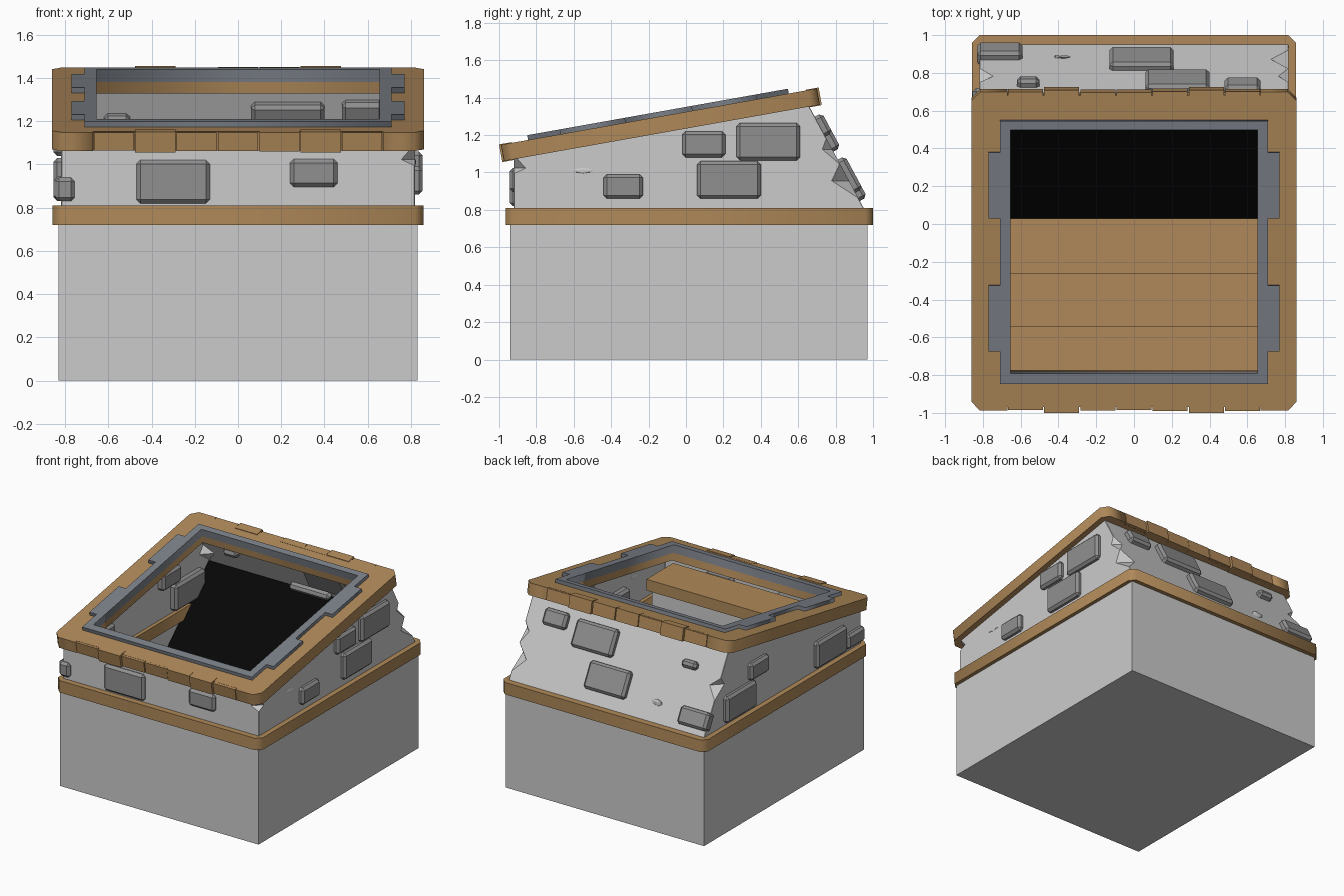
import bpy, bmesh, math, random
from mathutils import Matrix, Vector

if "Cube" in bpy.data.objects:
    bpy.data.objects.remove(bpy.data.objects["Cube"])

random.seed(4)

def material(name, rgb):
    m = bpy.data.materials.new(name)
    m.diffuse_color = (*rgb, 1)
    m.use_nodes = True
    m.node_tree.nodes["Principled BSDF"].inputs["Base Color"].default_value = m.diffuse_color
    return m

WOOD = material("wood", (0.43, 0.25, 0.10))
BRICK = material("dark_stone", (0.28, 0.28, 0.28))
METAL = material("metal", (0.20, 0.22, 0.25))
DARK = material("darkness", (0.002, 0.002, 0.002))

def finish(name, bm, mat=None, matrix=Matrix()):
    me = bpy.data.meshes.new(name)
    bm.to_mesh(me)
    bm.free()
    ob = bpy.data.objects.new(name, me)
    bpy.context.collection.objects.link(ob)
    ob.matrix_world = matrix
    if mat:
        me.materials.append(mat)
    return ob

def box(name, x, y, z, mat=None, matrix=Matrix(), bevel=0):
    """Box from (min, max) pairs."""
    bm = bmesh.new()
    size = [b - a for a, b in (x, y, z)]
    mid = [(a + b) / 2 for a, b in (x, y, z)]
    bmesh.ops.create_cube(bm, size=1, matrix=Matrix.Translation(mid) @ Matrix.Diagonal((*size, 1)))
    if bevel:
        bmesh.ops.bevel(bm, geom=bm.edges[:], offset=bevel, segments=1, affect='EDGES')
    return finish(name, bm, mat, matrix)

def plate(name, loops, z0, z1, mat, matrix=Matrix()):
    """Flat plate with holes: filled 2D outlines given thickness."""
    cu = bpy.data.curves.new(name, 'CURVE')
    cu.dimensions, cu.fill_mode, cu.extrude = '2D', 'BOTH', (z1 - z0) / 2
    for pts in loops:
        sp = cu.splines.new('POLY')
        sp.points.add(len(pts) - 1)
        for p, (x, y) in zip(sp.points, pts):
            p.co = (x, y, 0, 1)
        sp.use_cyclic_u = True
    tmp = bpy.data.objects.new(name + "_curve", cu)
    bpy.context.collection.objects.link(tmp)
    bpy.context.view_layer.update()
    bm = bmesh.new()
    bm.from_mesh(tmp.to_mesh())
    tmp.to_mesh_clear()
    bpy.data.objects.remove(tmp)
    bmesh.ops.remove_doubles(bm, verts=bm.verts, dist=1e-4)
    bmesh.ops.translate(bm, verts=bm.verts, vec=(0, 0, (z0 + z1) / 2))
    bmesh.ops.recalc_face_normals(bm, faces=bm.faces)
    return finish(name, bm, mat, matrix)

def rect(x, y0, y1, c=0):
    if not c:
        return [(-x, y0), (x, y0), (x, y1), (-x, y1)]
    return [(-x + c, y0), (x - c, y0), (x, y0 + c), (x, y1 - c),
            (x - c, y1), (-x + c, y1), (-x, y1 - c), (-x, y0 + c)]

# Base: open-topped box
bm = bmesh.new()
bmesh.ops.create_cube(bm, size=1, matrix=Matrix.Translation((0, 0.015, 0.38)) @ Matrix.Diagonal((1.66, 1.91, 0.76, 1)))
bmesh.ops.delete(bm, geom=[f for f in bm.faces if f.normal.z > 0.5], context='FACES')
finish("base_box", bm)

# Wooden band around the base
plate("wood_band", [rect(0.857, -0.965, 1.0, 0.04), rect(0.79, -0.89, 0.92)], 0.72, 0.81, WOOD)

# Upper walls: thin shell with a leaning back and chipped corners
bm = bmesh.new()
rings = []
#        t, chips at front-left, front-right, back-right, back-left
for t, *chip in [(-0.1, 0, 0, 0, 0), (0.1, 0, 0, 0, 0), (0.26, 0, 0, .09, 0), (0.42, 0, 0, 0, 0),
                 (0.56, 0, 0, .05, .07), (0.66, 0, 0, 0, 0), (0.76, 0, .06, 0, 0), (1, 0, 0, 0, 0)]:
    fz, bz, by = 0.81 + 0.28 * t, 0.81 + 0.56 * t, 0.95 - 0.3 * t
    ring = []
    for (sx, sy), c in zip([(-1, -1), (1, -1), (1, 1), (-1, 1)], chip):
        c += 0.003
        y, z = (by, bz) if sy > 0 else (-0.92, fz)
        on_side = (sx * 0.818, y - sy * c, z)
        on_end = (sx * (0.818 - c), y, z)
        ring += [on_side, on_end] if sx * sy > 0 else [on_end, on_side]
    rings.append([bm.verts.new(p) for p in ring])
for a, b in zip(rings, rings[1:]):
    for i in range(8):
        j = (i + 1) % 8
        bm.faces.new((a[i], a[j], b[j], b[i]))
bmesh.ops.recalc_face_normals(bm, faces=bm.faces)
finish("upper_walls", bm)

# Raised stones: (centre along wall, centre height, width, height) per wall
stones = {
    "right": [(.095, 1.15, .23, .14), (.44, 1.165, .34, .2), (.23, .96, .34, .2), (-.335, .925, .21, .13)],
    "left": [(.32, 1.105, .22, .13), (.54, .93, .36, .2), (-.54, .93, .36, .2), (-.83, .89, .2, .11)],
    "front": [(-.3, .92, .34, .2), (.35, .96, .22, .13), (-.8, .885, .09, .11)],
    "back": [(.04, .98, .34, .2), (.23, 1.20, .34, .2), (-.71, .905, .24, .13),
             (-.56, 1.21, .12, .06), (.575, 1.245, .19, .12)],
}
for wall, items in stones.items():
    for i, (a, z, w, h) in enumerate(items):
        if wall in ("left", "right"):
            pos, rot = (0.81 if wall == "right" else -0.81, a, z), Matrix.Rotation(math.pi / 2, 4, 'Z')
        elif wall == "front":
            pos, rot = (a, -0.9, z), Matrix()
        else:
            pos, rot = (a, 0.95 - 0.536 * (z - 0.81), z), Matrix.Rotation(math.radians(28.2), 4, 'X')
        box(f"{wall}_stone_{i}", (-w / 2, w / 2), (-.044, .044), (-h / 2, h / 2),
            BRICK, Matrix.Translation(pos) @ rot, 0.018)

# Sloped wooden frame, with recessed ends that hold the plank ends
tilt = Matrix.Translation((0, -0.137, 1.255)) @ Matrix.Rotation(math.radians(10.1), 4, 'X')
quarter = [(0.67, 0.838), (0.67, 0.857), (0.815, 0.857), (0.86, 0.81)]
outline = (quarter + [(x, -y) for x, y in reversed(quarter)] + [(-x, -y) for x, y in quarter]
           + [(-x, y) for x, y in reversed(quarter)])
plate("roof_frame", [outline, rect(0.66, -0.655, 0.66)], -0.044, 0.044, WOOD, tilt)
for s in (-1, 1):
    for i in range(7):
        x = -0.67 + i * 0.1914
        end = 0.868 if i in (1, 5) else 0.856 + random.uniform(-.003, .004)
        lift = 0.004 if i in (1, 5) else random.uniform(-.002, .002)
        box(f"plank_end_{'back' if s > 0 else 'front'}_{i}", (x + .003, x + .1885),
            tuple(sorted((s * 0.8, s * end))), (-.044 - lift, .044 + lift), WOOD, tilt)

# Metal rim with two tabs on each side
side = [(.71, -.71), (.71, -.535), (.77, -.535), (.77, -.18), (.71, -.18),
        (.71, .18), (.77, .18), (.77, .535), (.71, .535), (.71, .705)]
plate("metal_rim", [side + [(-x, y) for x, y in reversed(side)], rect(0.655, -0.652, 0.657)],
      0.012, 0.07, METAL, tilt)

# Stairs inside, going down toward the back
for i, (y0, y1, z) in enumerate([(-.86, -.54, 1.03), (-.56, -.262, .80), (-.28, .03, .57)]):
    box(f"stair_tread_{i}", (-.71, .71), (y0, y1), (z - .085, z), WOOD)
    box(f"stair_riser_{i}", (-.72, .72), (y0, y1 - .08), (z - .23, z - .085))

# Dark surface hiding the bottom of the stairwell
bm = bmesh.new()
bm.faces.new([bm.verts.new(p) for p in
              [(-.815, 0, .27), (.815, 0, .27), (.815, .815, 1.04), (-.815, .815, 1.04)]])
finish("dark_stairwell", bm, DARK)

# Small flaked chips on the walls
for i, (c, r) in enumerate([((.82, -.55, 1.01), (.004, .06, .015)), ((-.38, .885, .93), (.05, .012, .03))]):
    bm = bmesh.new()
    bmesh.ops.create_icosphere(bm, subdivisions=1, radius=1)
    finish(f"wall_flake_{i}", bm, None, Matrix.Translation(c) @ Matrix.Diagonal((*r, 1)))
